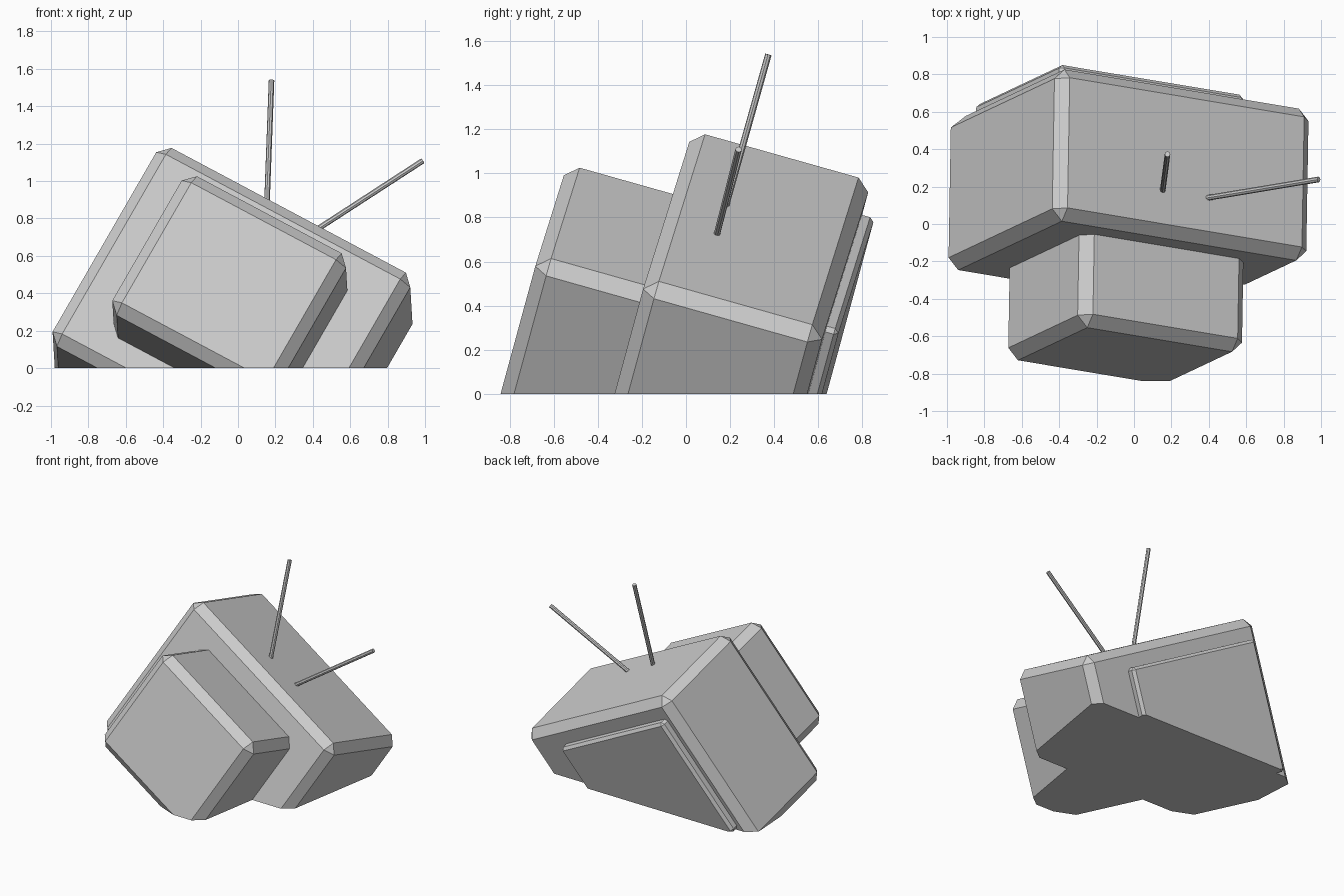
import bpy, bmesh
from mathutils import Matrix, Vector

cube = bpy.data.objects.get("Cube")
if cube:
    bpy.data.objects.remove(cube, do_unlink=True)

# One plain grey for every part
grey = bpy.data.materials.new("plain_grey")
grey.use_nodes = True
GREY = (0.6, 0.6, 0.6, 1)
grey.diffuse_color = GREY
grey.node_tree.nodes["Principled BSDF"].inputs["Base Color"].default_value = GREY

# Tilted frame of the set: width, depth and height directions
width = Vector((0.874, -0.146, -0.465)).normalized()
depth = Vector((0.014, 0.963, -0.27))
depth = (depth - width * depth.dot(width)).normalized()
height = width.cross(depth)
TILT = Matrix((width, depth, height)).transposed().to_4x4()


def add_object(name, bm):
    bmesh.ops.recalc_face_normals(bm, faces=bm.faces[:])
    mesh = bpy.data.meshes.new(name)
    bm.to_mesh(mesh)
    bm.free()
    mesh.materials.append(grey)
    obj = bpy.data.objects.new(name, mesh)
    bpy.context.collection.objects.link(obj)
    return obj


def sunken_box(name, low, high, chamfer):
    """Chamfered box in the tilted frame, cut off flat at the ground."""
    low, high = Vector(low), Vector(high)
    bm = bmesh.new()
    bmesh.ops.create_cube(bm, size=1)
    bmesh.ops.scale(bm, vec=high - low, verts=bm.verts[:])
    bmesh.ops.translate(bm, vec=(low + high) / 2, verts=bm.verts[:])
    bmesh.ops.bevel(bm, geom=bm.edges[:], offset=chamfer, segments=1,
                    profile=0.5, affect='EDGES')
    bm.transform(TILT)
    cut = bmesh.ops.bisect_plane(
        bm, geom=bm.verts[:] + bm.edges[:] + bm.faces[:],
        plane_co=(0, 0, 0), plane_no=(0, 0, -1), clear_outer=True)
    rim = [e for e in cut["geom_cut"] if isinstance(e, bmesh.types.BMEdge)]
    bmesh.ops.edgeloop_fill(bm, edges=rim)
    return add_object(name, bm)


def rod(name, start, end, radius):
    """Thin straight rod between two points of the tilted frame."""
    start, end = TILT @ Vector(start), TILT @ Vector(end)
    axis = end - start
    bm = bmesh.new()
    bmesh.ops.create_cone(bm, cap_ends=True, segments=8, radius1=radius,
                          radius2=radius, depth=axis.length)
    turn = axis.to_track_quat('Z', 'Y').to_matrix().to_4x4()
    bm.transform(Matrix.Translation((start + end) / 2) @ turn)
    return add_object(name, bm)


# Cabinet, protruding screen block and rear panel
sunken_box("cabinet", (-0.93, -0.302, -0.42), (0.625, 0.541, 0.839), 0.06)
sunken_box("screen_block", (-0.658, -0.806, -0.235), (0.348, -0.2, 0.647), 0.06)
sunken_box("rear_panel", (-0.84, 0.5, -0.265), (0.285, 0.6, 0.685), 0.02)

# Pair of aerials spreading from the middle of the cabinet top
MIDDLE = -0.15
for side, name in ((-1, "right_aerial"), (1, "left_aerial")):
    rod(name, (MIDDLE + side * 0.1, -0.055, 0.76),
        (MIDDLE + side * 0.463, -0.055, 1.47), 0.015)
